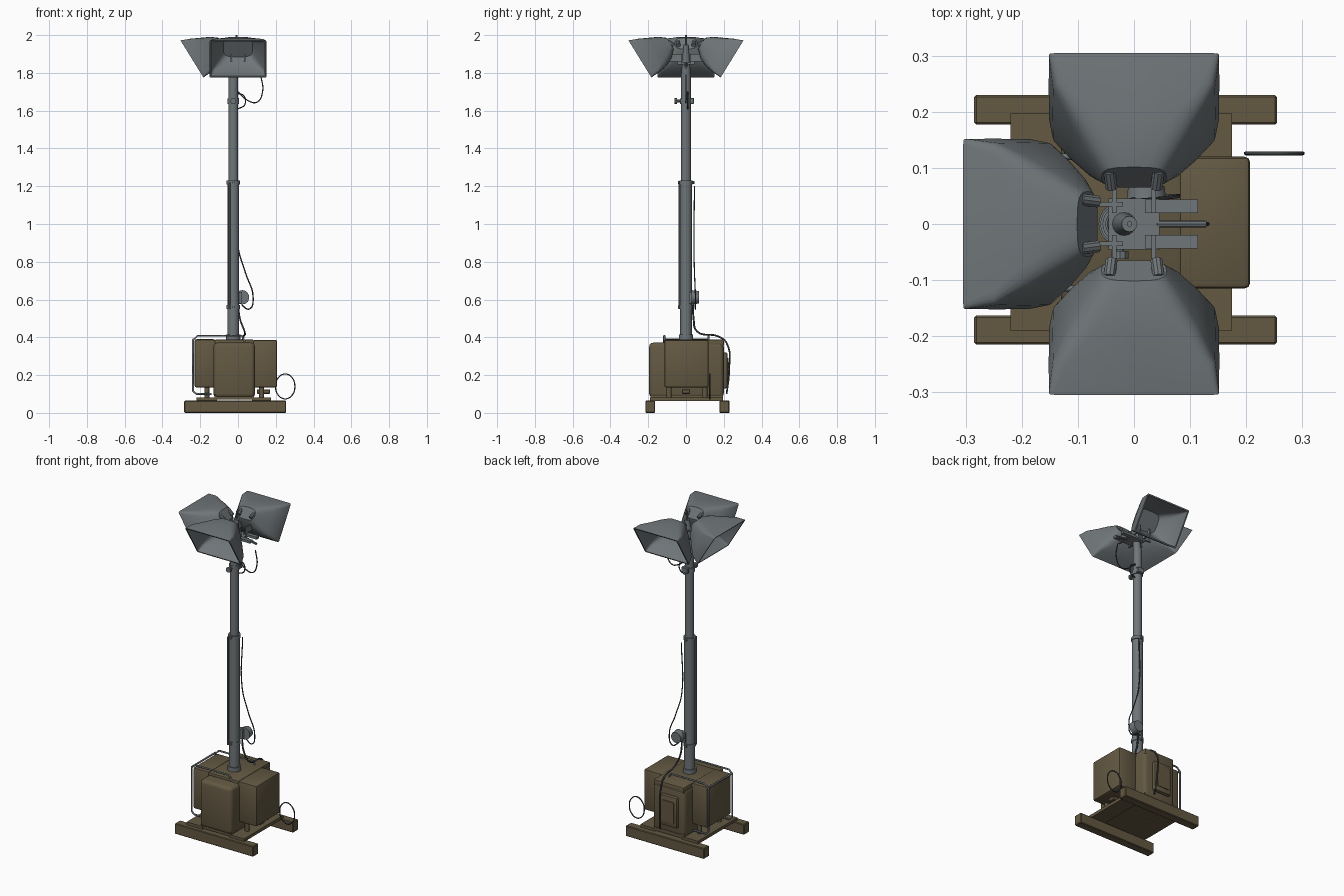
import bpy, bmesh, math
from mathutils import Vector, Matrix

cube = bpy.data.objects.get("Cube")
if cube:
    bpy.data.objects.remove(cube, do_unlink=True)


def material(name, rgb):
    m = bpy.data.materials.new(name)
    m.use_nodes = True
    m.diffuse_color = (*rgb, 1)
    m.node_tree.nodes["Principled BSDF"].inputs["Base Color"].default_value = (*rgb, 1)
    return m


BROWN = material("olive brown paint", (0.125, 0.098, 0.055))
GREY = material("steel grey", (0.16, 0.18, 0.19))
DARK = material("dark rubber", (0.05, 0.055, 0.058))


def finish(bm, name, mat, smooth=True):
    bmesh.ops.recalc_face_normals(bm, faces=bm.faces)
    me = bpy.data.meshes.new(name)
    bm.to_mesh(me)
    bm.free()
    me.materials.append(mat)
    ob = bpy.data.objects.new(name, me)
    bpy.context.collection.objects.link(ob)
    if smooth:
        bpy.ops.object.select_all(action='DESELECT')
        ob.select_set(True)
        bpy.context.view_layer.objects.active = ob
        bpy.ops.object.shade_smooth_by_angle(angle=math.radians(35))
    return ob


def box(name, x, y, z, mat, bevel=0.0, segs=2, turn=None):
    """Box from (min, max) ranges."""
    bm = bmesh.new()
    bmesh.ops.create_cube(bm, size=1)
    for v in bm.verts:
        v.co = [r[0] + (c + 0.5) * (r[1] - r[0]) for r, c in zip((x, y, z), v.co)]
    if bevel:
        bmesh.ops.bevel(bm, geom=bm.edges[:], offset=bevel, segments=segs,
                        affect='EDGES', profile=0.5)
    if turn:
        bm.transform(turn)
    return finish(bm, name, mat)


def rod(name, a, b, r, mat, sides=16, r2=None, turn=None):
    """Cylinder or cone between two points."""
    a, b = Vector(a), Vector(b)
    bm = bmesh.new()
    bmesh.ops.create_cone(bm, cap_ends=True, segments=sides, radius1=r,
                          radius2=r if r2 is None else r2, depth=(b - a).length)
    bm.transform(Matrix.Translation((a + b) / 2)
                 @ (b - a).to_track_quat('Z', 'Y').to_matrix().to_4x4())
    if turn:
        bm.transform(turn)
    return finish(bm, name, mat)


def tube(name, pts, r, mat, closed=False, smooth=True):
    """Tube along a path, as a mesh."""
    cu = bpy.data.curves.new(name, 'CURVE')
    cu.dimensions = '3D'
    cu.bevel_depth, cu.bevel_resolution, cu.resolution_u = r, 1, 6
    cu.use_fill_caps = True
    sp = cu.splines.new('BEZIER' if smooth else 'POLY')
    if smooth:
        sp.bezier_points.add(len(pts) - 1)
        for p, co in zip(sp.bezier_points, pts):
            p.co = co
            p.handle_left_type = p.handle_right_type = 'AUTO'
    else:
        sp.points.add(len(pts) - 1)
        for p, co in zip(sp.points, pts):
            p.co = (*co, 1)
    sp.use_cyclic_u = closed
    cu.materials.append(mat)
    ob = bpy.data.objects.new(name, cu)
    bpy.context.collection.objects.link(ob)
    bpy.ops.object.select_all(action='DESELECT')
    ob.select_set(True)
    bpy.context.view_layer.objects.active = ob
    bpy.ops.object.convert(target='MESH')


# Skids and cross beams
for side, y in (("front", (-0.215, -0.163)), ("back", (0.177, 0.23))):
    box(side + "_skid", (-0.285, 0.255), y, (0, 0.065), BROWN, 0.004, 1)
for side, x in (("right", (-0.22, -0.11)), ("left", (0.075, 0.175))):
    box(side + "_cross_beam", x, (-0.19, 0.197), (0.063, 0.082), BROWN)
    mid = sum(x) / 2
    for y in (-0.09, 0.1):
        rod(side + "_mount", (mid, y, 0.08), (mid, y, 0.14), 0.013, BROWN, 12)

# Cross-shaped generator housing
box("engine_housing", (-0.13, 0.09), (-0.195, 0.2), (0.08, 0.372), BROWN, 0.022, 3)
box("housing_base", (-0.125, 0.085), (-0.187, 0.195), (0.07, 0.1), BROWN)
box("right_tank", (-0.23, -0.12), (-0.115, 0.12), (0.135, 0.39), BROWN, 0.01)
box("left_tank", (0.08, 0.207), (-0.115, 0.12), (0.135, 0.387), BROWN, 0.01)
box("top_cover", (-0.125, 0.085), (-0.115, 0.2), (0.35, 0.388), BROWN, 0.008)
box("back_hatch", (-0.09, 0.03), (0.19, 0.22), (0.13, 0.32), BROWN, 0.01)
box("hatch_plate", (-0.07, 0.01), (0.215, 0.224), (0.16, 0.29), BROWN)
box("side_latch", (0.1, 0.17), (-0.022, 0.022), (0.1, 0.125), BROWN, 0.004, 1)

# Guard hoops round the right tank, and handle over the top
for y in (-0.115, 0.12):
    tube("guard_hoop", [(-0.14, y, 0.1), (-0.22, y, 0.1), (-0.238, y, 0.115),
                        (-0.238, y, 0.385), (-0.215, y, 0.408), (0.02, y, 0.408),
                        (0.035, y, 0.38)], 0.0055, GREY, smooth=False)
tube("guard_rail", [(-0.238, -0.115, 0.39), (-0.238, 0.12, 0.39)], 0.0055, GREY)

# Telescopic mast
MX = -0.025
rod("mast_foot", (MX, 0, 0.37), (MX, 0, 0.415), 0.038, GREY, 24)
rod("lower_mast", (MX, 0, 0.4), (MX, 0, 1.22), 0.031, GREY, 24)
rod("upper_mast", (MX, 0, 1.2), (MX, 0, 1.8), 0.026, GREY, 24)
for z in (0.56, 1.22):
    rod("mast_collar", (MX, 0, z - 0.01), (MX, 0, z + 0.01), 0.035, GREY, 24)
    rod("collar_bolt", (MX, -0.042, z), (MX, 0.045, z), 0.008, GREY, 8)
rod("side_pole", (-0.045, -0.035, 0.55), (-0.045, -0.035, 1.22), 0.006, GREY, 8)
rod("clamp_band", (MX, 0, 1.635), (MX, 0, 1.665), 0.031, GREY, 24)
rod("clamp_screw", (MX, -0.055, 1.65), (MX, 0.035, 1.65), 0.008, GREY, 10)
rod("clamp_knob", (MX, -0.062, 1.65), (MX, -0.048, 1.65), 0.016, GREY, 10)
box("clamp_block", (-0.04, 0.005), (0.02, 0.042), (1.635, 1.668), GREY, 0.003, 1)

# Cable drum and junction box
rod("cable_drum", (0.022, 0.03, 0.612), (0.022, 0.068, 0.612), 0.038, GREY, 14, 0.033)
box("drum_bracket", (-0.02, 0.02), (0.015, 0.04), (0.58, 0.64), GREY)

# Cables
tube("hanging_cable", [(0, 0.045, 1.2), (0, 0.042, 0.88), (0.04, 0.045, 0.74),
                       (0.08, 0.05, 0.61), (0.06, 0.05, 0.55), (0.02, 0.05, 0.57)], 0.0035, DARK)
tube("supply_cable", [(0, 0.04, 0.6), (0.01, 0.04, 0.5), (0.035, 0.06, 0.43),
                      (0.03, 0.17, 0.405), (0.02, 0.215, 0.37), (0.02, 0.228, 0.22),
                      (0.03, 0.215, 0.1)], 0.005, DARK)
tube("lamp_cable", [(0.12, 0, 1.79), (0.13, 0, 1.7), (0.1, 0, 1.645), (0.05, 0, 1.655),
                    (0, 0.01, 1.7)], 0.0035, DARK)
tube("clamp_cable", [(0, 0.01, 1.69), (0.03, 0.01, 1.68), (0.035, 0.01, 1.63), (0, 0.01, 1.61)],
     0.0035, DARK)
tube("cable_loop", [(0.25 + 0.051 * math.cos(t), 0.126, 0.14 + 0.066 * math.sin(t))
                    for t in [i * math.pi / 4 for i in range(8)]], 0.0035, DARK, closed=True)

# Lamp head hub
rod("mast_head", (MX, 0, 1.78), (-0.008, 0, 1.95), 0.026, GREY, 16, 0.014)
rod("head_finial", (-0.008, 0, 1.93), (-0.008, 0, 2.0), 0.005, GREY, 8)
box("head_plate", (-0.045, 0.045), (-0.045, 0.045), (1.845, 1.855), GREY)

# Floodlight shell sections: depth, half width, low edge, high edge, squareness
SECTIONS = [(0, 0.152, -0.115, 0.115, 40), (0.05, 0.145, -0.114, 0.095, 14),
            (0.1, 0.115, -0.106, 0.07, 6), (0.145, 0.085, -0.085, 0.048, 4),
            (0.18, 0.058, -0.05, 0.02, 3)]


def section(bm, frame, d, w, lo, hi, power, inset=0.0):
    ring = []
    for i in range(24):
        a = math.tau * i / 24
        c, s = math.cos(a), math.sin(a)
        px = math.copysign(abs(c) ** (2 / power), c) * (w - inset)
        py = math.copysign(abs(s) ** (2 / power), s) * ((hi - lo) / 2 - inset) + (hi + lo) / 2
        ring.append(bm.verts.new(frame @ Vector((px, py, d))))
    return ring


def floodlight(name, turn):
    # Tilted frame: width, up the glass, and back towards the mast
    back = Vector((-0.85, 0, 0.525)).normalized()
    up = Vector((0.525, 0, 0.85)).normalized()
    frame = Matrix((Vector((0, 1, 0)), up, back)).transposed().to_4x4()
    frame.translation = (0.244, 0, 1.874)
    frame = turn @ frame
    bm = bmesh.new()
    rings = [section(bm, frame, *s, inset=0.008) for s in reversed(SECTIONS[:4])]
    rings += [section(bm, frame, *s) for s in SECTIONS]
    for a, b in zip(rings, rings[1:]):
        for i in range(24):
            j = (i + 1) % 24
            bm.faces.new((a[i], a[j], b[j], b[i]))
    bm.faces.new(rings[0])
    bm.faces.new(rings[-1])
    finish(bm, name, GREY)


# Four bracket positions; the left one carries no lamp
for name, deg in (("left", 0), ("back", 90), ("right", 180), ("front", 270)):
    turn = Matrix.Rotation(math.radians(deg), 4, 'Z')
    if name != "left":
        floodlight(name + "_floodlight", turn)
    for s in (-1, 1):
        y = sorted((s * 0.02, s * 0.044))
        if name == "left":
            box("empty_bracket_arm", (0.02, 0.114), y, (1.845, 1.86), GREY)
        else:
            rod(name + "_lamp_knob", (0.065, s * 0.04, 1.945), (0.095, s * 0.044, 1.965),
                0.011, GREY, 10, turn=turn)
            box(name + "_bracket_arm", (0.02, 0.1), (s * 0.035 - 0.004, s * 0.035 + 0.004),
                (1.86, 1.9), GREY, turn=turn)
rod("bracket_plug", (0.04, 0, 1.85), (0.128, 0, 1.83), 0.007, GREY, 10)
